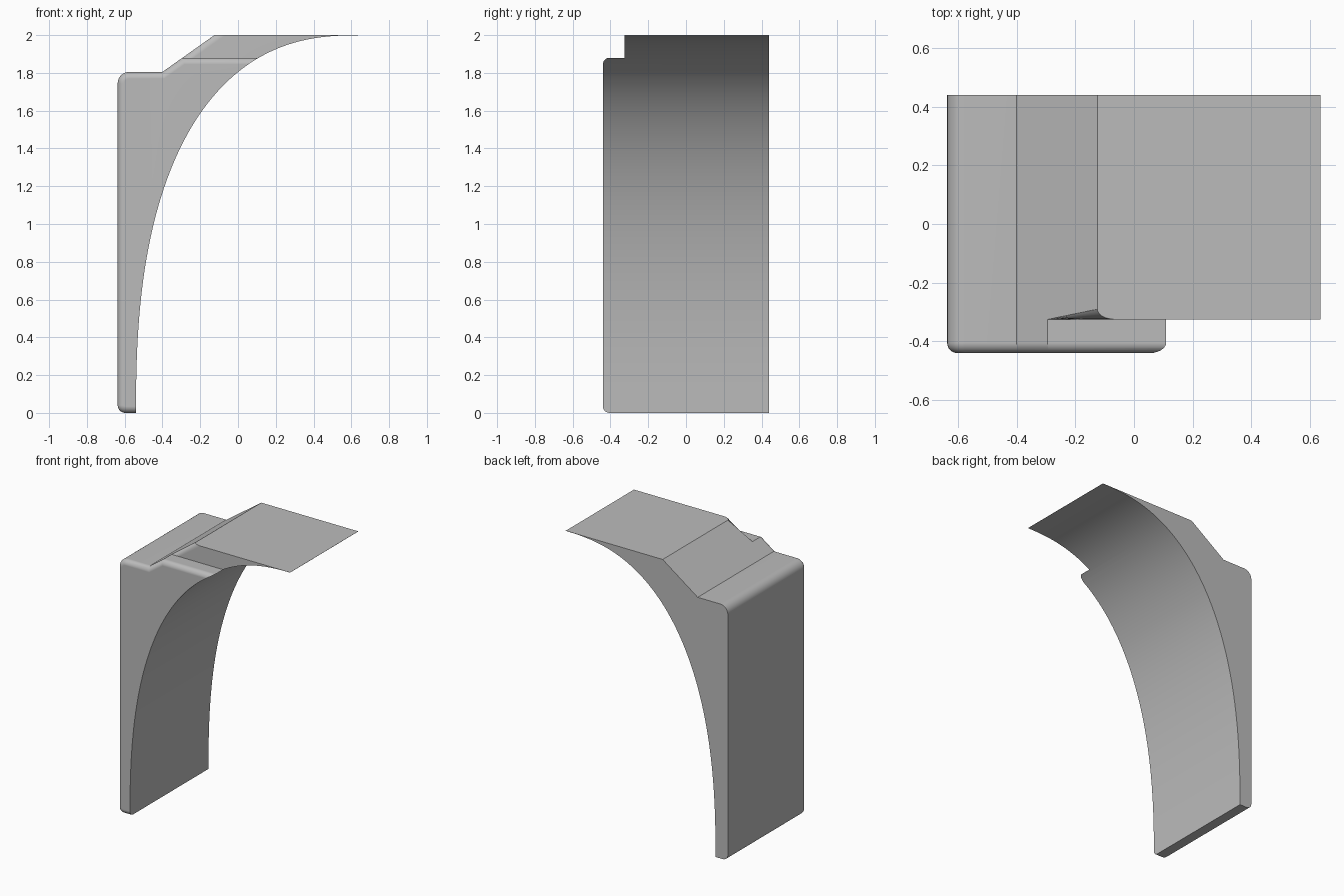
import bpy, bmesh
from math import sin, cos, pi, radians

if "Cube" in bpy.data.objects:
    bpy.data.objects.remove(bpy.data.objects["Cube"], do_unlink=True)

LEFT, RIGHT, FRONT, BACK, TOP = -0.637, 0.636, -0.44, 0.44, 2.0
STEP_Y, STEP_Z = -0.325, 1.88
INNER_X = -0.54


def extrude_profile(name, profile, y0, y1):
    """Solid made by sweeping an x-z outline along y."""
    bm = bmesh.new()
    face = bm.faces.new([bm.verts.new((x, y0, z)) for x, z in profile])
    swept = bmesh.ops.extrude_face_region(bm, geom=[face])["geom"]
    for v in swept:
        if isinstance(v, bmesh.types.BMVert):
            v.co.y = y1
    bmesh.ops.recalc_face_normals(bm, faces=bm.faces)
    mesh = bpy.data.meshes.new(name)
    bm.to_mesh(mesh)
    bm.free()
    obj = bpy.data.objects.new(name, mesh)
    bpy.context.collection.objects.link(obj)
    return obj


def corner(cx, cz, r, start, steps=6):
    """Quarter-circle points, clockwise from the start angle."""
    angles = [start - pi / 2 * i / steps for i in range(steps + 1)]
    return [(cx + r * cos(a), cz + r * sin(a)) for a in angles]


def cut(obj, cutter):
    mod = obj.modifiers.new("cut", "BOOLEAN")
    mod.operation, mod.solver, mod.object = "DIFFERENCE", "EXACT", cutter
    bpy.context.view_layer.objects.active = obj
    bpy.ops.object.modifier_apply(modifier=mod.name)
    bpy.data.objects.remove(cutter, do_unlink=True)


# Outer body: rounded back corners, sloped shoulder and flat top
outline = corner(LEFT + 0.04, 0.04, 0.04, -pi / 2)
outline += corner(LEFT + 0.06, 1.745, 0.06, pi)
outline += [(-0.4, 1.805), (-0.125, TOP), (RIGHT, TOP), (RIGHT, 0)]
arch = extrude_profile("arch_panel", outline, FRONT, BACK)

# Step along the front of the top
box = [(-1, STEP_Z), (-1, 3), (1, 3), (1, STEP_Z)]
cut(arch, extrude_profile("step_cutter", box, -1, STEP_Y))

# Round the front rim and the front edge of the slope
bm = bmesh.new()
bm.from_mesh(arch.data)
rim = []
for e in bm.edges:
    a, b = (v.co for v in e.verts)
    on_front = max(a.y, b.y) < FRONT + 0.001 and min(a.x, b.x) < RIGHT - 0.01
    on_slope = (max(abs(a.y - STEP_Y), abs(b.y - STEP_Y)) < 0.001
                and abs(a.z - b.z) > 0.05 and max(a.x, b.x) < 0)
    if on_front or on_slope:
        rim.append(e)
bmesh.ops.bevel(bm, geom=rim, offset=0.035, segments=6, profile=0.5,
                affect="EDGES", clamp_overlap=False)
bm.to_mesh(arch.data)
bm.free()

# Curved underside
N, STEPS = 2.45, 56
curve = []
for i in range(STEPS + 1):
    t = pi / 2 * i / STEPS
    curve.append((RIGHT - (RIGHT - INNER_X) * abs(cos(t)) ** (2 / N),
                  (TOP - 0.001) * sin(t) ** (2 / N)))
curve += [(1, TOP - 0.001), (1, -0.5), (INNER_X, -0.5)]
cut(arch, extrude_profile("underside_cutter", curve, -1, 1))

# Plain grey finish
grey = bpy.data.materials.new("plain_grey")
grey.use_nodes = True
colour = (0.5, 0.5, 0.5, 1)
grey.diffuse_color = colour
grey.node_tree.nodes["Principled BSDF"].inputs["Base Color"].default_value = colour
arch.data.materials.clear()
arch.data.materials.append(grey)

# Smooth curves, crisp edges
bpy.ops.object.select_all(action="DESELECT")
arch.select_set(True)
bpy.context.view_layer.objects.active = arch
bpy.ops.object.shade_smooth_by_angle(angle=radians(25))
weighted = arch.modifiers.new("weighted_normals", "WEIGHTED_NORMAL")
weighted.keep_sharp = True
